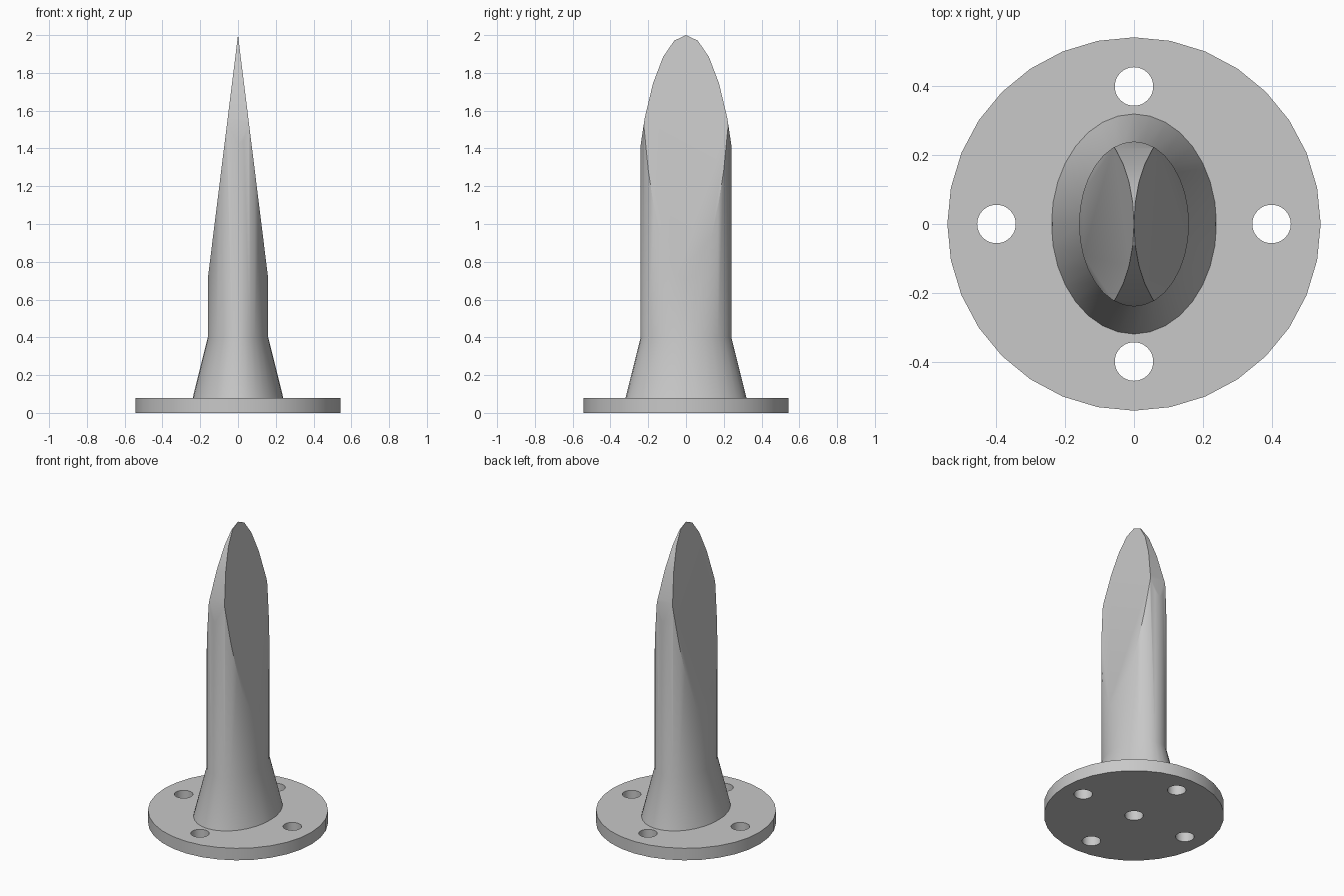
import bpy
import bmesh
from math import sin, cos, pi, radians
from mathutils import Vector

old = bpy.data.objects.get("Cube")
if old:
    bpy.data.objects.remove(old, do_unlink=True)

grey = bpy.data.materials.new("plain grey")
grey.use_nodes = True
COLOUR = (0.58, 0.58, 0.58, 1)
grey.diffuse_color = COLOUR
grey.node_tree.nodes["Principled BSDF"].inputs["Base Color"].default_value = COLOUR


def finish(bm, name):
    bmesh.ops.recalc_face_normals(bm, faces=bm.faces)
    mesh = bpy.data.meshes.new(name)
    bm.to_mesh(mesh)
    bm.free()
    mesh.materials.append(grey)
    obj = bpy.data.objects.new(name, mesh)
    bpy.context.collection.objects.link(obj)
    bpy.ops.object.select_all(action="DESELECT")
    obj.select_set(True)
    bpy.context.view_layer.objects.active = obj
    bpy.ops.object.shade_smooth_by_angle(angle=radians(30))
    return obj


def ring(bm, rx, ry, z, count=32, centre=(0, 0)):
    return [bm.verts.new((centre[0] + rx * cos(2 * pi * i / count),
                          centre[1] + ry * sin(2 * pi * i / count), z))
            for i in range(count)]


def loop_edges(bm, verts):
    return [bm.edges.new((v, verts[(i + 1) % len(verts)]))
            for i, v in enumerate(verts)]


# Round base plate with four bolt holes and a centre hole
PLATE_TOP = 0.08
bm = bmesh.new()
edges = loop_edges(bm, ring(bm, 0.543, 0.543, 0))
for centre in [(0, 0), (0.4, 0), (-0.4, 0), (0, 0.4), (0, -0.4)]:
    edges += loop_edges(bm, ring(bm, 0.056, 0.056, 0, centre=centre))
bmesh.ops.triangle_fill(bm, edges=edges, use_beauty=True, normal=(0, 0, 1))
raised = bmesh.ops.extrude_face_region(bm, geom=bm.faces[:], use_keep_orig=True)
bmesh.ops.translate(bm, vec=(0, 0, PLATE_TOP),
                    verts=[g for g in raised["geom"] if isinstance(g, bmesh.types.BMVert)])
finish(bm, "base_plate")

# Oval post with a flared foot
bm = bmesh.new()
rings = [ring(bm, *section) for section in
         [(0.24, 0.32, PLATE_TOP), (0.16, 0.24, 0.4), (0.16, 0.24, 2.1)]]
for low, high in zip(rings, rings[1:]):
    for i in range(len(low)):
        j = (i + 1) % len(low)
        bm.faces.new((low[i], low[j], high[j], high[i]))
bm.faces.new(rings[0][::-1])
bm.faces.new(rings[-1])


def slice_off(point, normal):
    bmesh.ops.bisect_plane(bm, geom=bm.verts[:] + bm.edges[:] + bm.faces[:],
                           dist=1e-5, plane_co=point, plane_no=Vector(normal).normalized(),
                           clear_outer=True)
    bmesh.ops.holes_fill(bm, edges=[e for e in bm.edges if e.is_boundary], sides=0)


# Two flat wedge faces meeting at the tip
for side in (-1, 1):
    slice_off((0, 0, 2), (side * 1.29, 0, 0.16))

# Rounded blade outline, cut facet by facet
STEP = 2 * pi / 28
arc = [(0.28 * sin(i * STEP), 0.83 + 1.17 * cos(i * STEP)) for i in range(-5, 6)]
for (y0, z0), (y1, z1) in zip(arc, arc[1:]):
    slice_off((0, y0, z0), (0, z0 - z1, y1 - y0))
bmesh.ops.remove_doubles(bm, verts=bm.verts, dist=1e-4)
finish(bm, "wedge_post")
